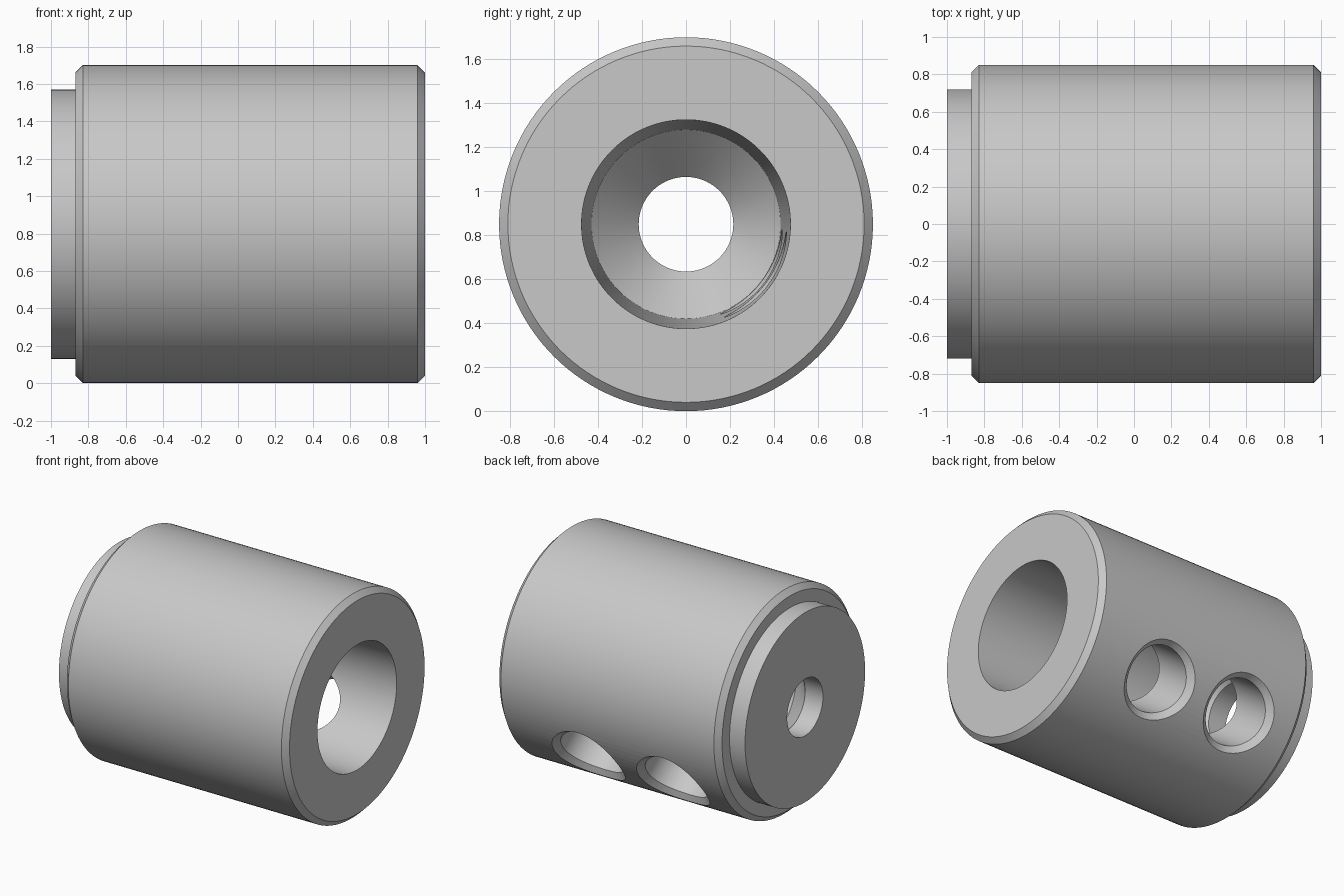
import bpy, bmesh, math
from mathutils import Matrix, Vector

cube = bpy.data.objects.get("Cube")
if cube:
    bpy.data.objects.remove(cube, do_unlink=True)

R = 0.85            # body radius, also height of the axis
SEGMENTS = 128

steel = bpy.data.materials.new("grey_steel")
steel.use_nodes = True
colour = (0.58, 0.58, 0.58, 1)
steel.diffuse_color = colour
steel.node_tree.nodes["Principled BSDF"].inputs["Base Color"].default_value = colour


def make_object(name, bm):
    bmesh.ops.recalc_face_normals(bm, faces=bm.faces[:])
    mesh = bpy.data.meshes.new(name)
    bm.to_mesh(mesh)
    bm.free()
    obj = bpy.data.objects.new(name, mesh)
    bpy.context.collection.objects.link(obj)
    mesh.materials.append(steel)
    return obj


def bridge(bm, a, b):
    for i in range(len(a)):
        j = (i + 1) % len(a)
        bm.faces.new((a[i], a[j], b[j], b[i]))


def lathe(name, profile):
    """Revolve a closed (x, radius) profile around the x axis."""
    bm = bmesh.new()
    rings = []
    for x, r in profile:
        angles = [2 * math.pi * i / SEGMENTS for i in range(SEGMENTS)]
        rings.append([bm.verts.new((x, r * math.cos(a), r * math.sin(a) + R)) for a in angles])
    for k, ring in enumerate(rings):
        bridge(bm, ring, rings[(k + 1) % len(rings)])
    return make_object(name, bm)


def hole_cutter(name, x, angle, radius, chamfer):
    """Radial hole whose chamfer follows the curved body surface."""
    bm = bmesh.new()
    n = 64
    rings = []
    for r, lift in ((radius, None), (radius, -chamfer),
                    (radius + chamfer, 0), (radius + 2 * chamfer, chamfer)):
        ring = []
        for i in range(n):
            a = 2 * math.pi * i / n
            u, v = r * math.cos(a), r * math.sin(a)
            height = 0.15 if lift is None else math.sqrt(R * R - v * v) + lift
            ring.append(bm.verts.new((u, height, v)))
        rings.append(ring)
    top = [bm.verts.new((v.co.x, 1.0, v.co.z)) for v in rings[-1]]
    rings.append(top)
    for a, b in zip(rings, rings[1:]):
        bridge(bm, a, b)
    bm.faces.new(rings[0])
    bm.faces.new(top)
    place = Matrix.Translation(Vector((x, 0, R))) @ Matrix.Rotation(angle, 4, 'X')
    bmesh.ops.transform(bm, matrix=place, verts=bm.verts[:])
    return make_object(name, bm)


# Sleeve body: stepped collar, chamfered barrel, tapered bore, small through hole
body = lathe("sleeve_body", [
    (-1.0, 0.72), (-0.87, 0.72), (-0.87, 0.81), (-0.83, R),
    (0.96, R), (1.0, 0.81), (1.0, 0.475),
    (-0.63, 0.43), (-0.85, 0.215), (-1.0, 0.215)])

# Two radial cross holes, low on the back
bpy.context.view_layer.objects.active = body
body.select_set(True)
for x in (0.34, -0.37):
    cutter = hole_cutter("cross_hole_cutter", x, math.radians(-36), 0.24, 0.045)
    cutter.hide_render = True
    mod = body.modifiers.new("cross_hole", 'BOOLEAN')
    mod.operation = 'DIFFERENCE'
    mod.solver = 'EXACT'
    mod.object = cutter
    bpy.ops.object.modifier_apply(modifier=mod.name)
    bpy.data.objects.remove(cutter, do_unlink=True)

bpy.ops.object.shade_smooth_by_angle(angle=math.radians(25))
